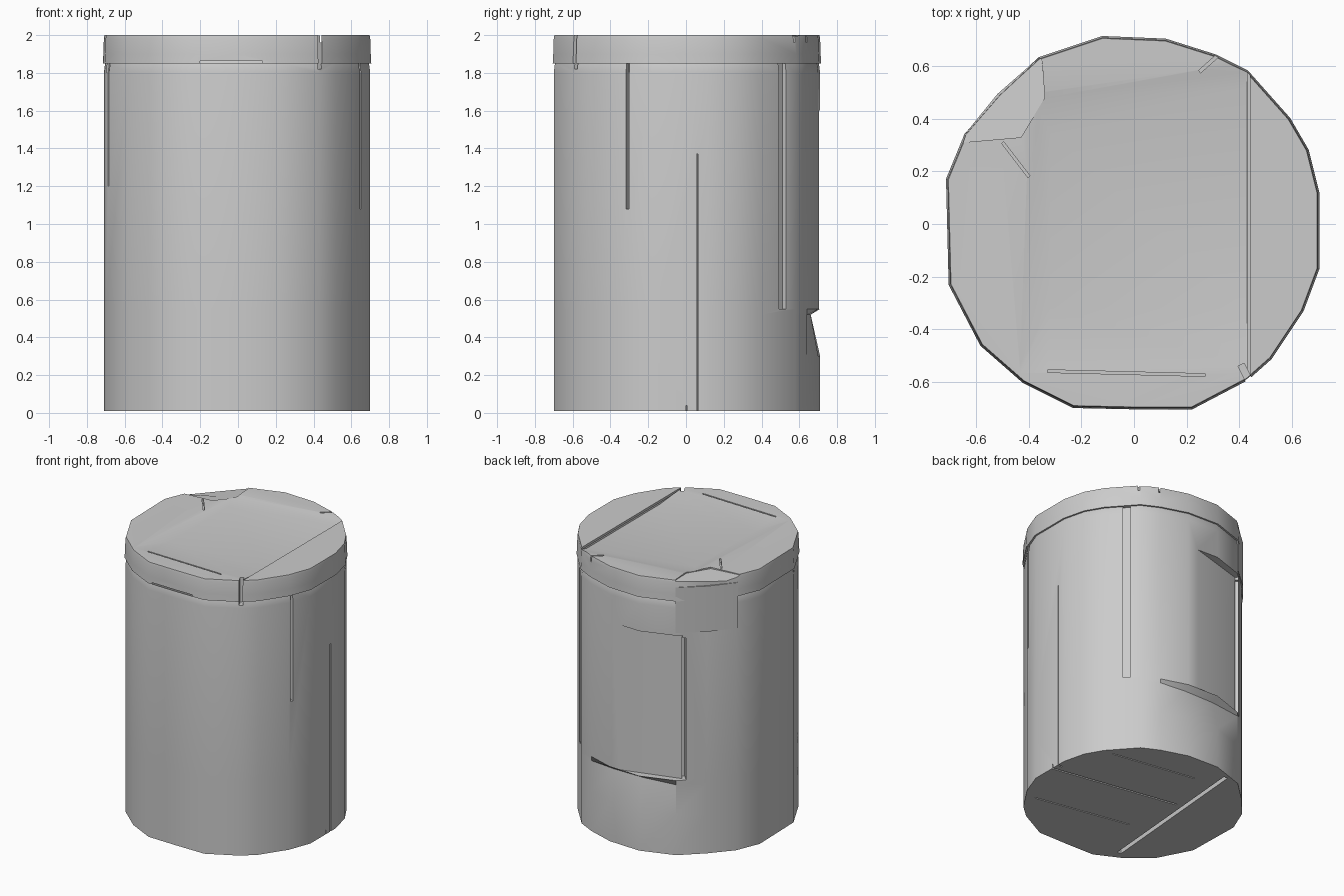
import bpy, bmesh, math
from mathutils import Vector, Matrix

cube = bpy.data.objects.get("Cube")
if cube:
    bpy.data.objects.remove(cube, do_unlink=True)

grey = bpy.data.materials.new("plain grey")
grey.use_nodes = True
grey.diffuse_color = (0.6, 0.6, 0.6, 1)
grey.node_tree.nodes["Principled BSDF"].inputs["Base Color"].default_value = (0.6, 0.6, 0.6, 1)

# Slightly crushed round outline, counter-clockwise from the +x side
OUTLINE = [(.70, .12), (.66, .28), (.59, .40), (.43, .58), (.31, .64), (.12, .70),
           (-.12, .71), (-.36, .63), (-.51, .49), (-.64, .34), (-.71, .17), (-.70, -.23),
           (-.58, -.46), (-.42, -.60), (-.23, -.695), (.0, -.70), (.22, -.70), (.43, -.59),
           (.52, -.51), (.64, -.33), (.70, -.17)]


def loft(name, rings):
    """Skin a stack of equal rings of points and cap both ends."""
    bm = bmesh.new()
    loops = [[bm.verts.new(p) for p in ring] for ring in rings]
    n = len(loops[0])
    for low, high in zip(loops, loops[1:]):
        for i in range(n):
            j = (i + 1) % n
            bm.faces.new((low[i], low[j], high[j], high[i]))
    bm.faces.new(loops[0][::-1])
    bm.faces.new(loops[-1])
    bmesh.ops.recalc_face_normals(bm, faces=bm.faces)
    mesh = bpy.data.meshes.new(name)
    bm.to_mesh(mesh)
    bm.free()
    obj = bpy.data.objects.new(name, mesh)
    obj.data.materials.append(grey)
    bpy.context.collection.objects.link(obj)
    return obj


def ring(z, scale=1, points=OUTLINE, back=1):
    return [(x * scale, min(y * scale, back), z) for x, y in points]


def prism(name, points, z0, z1):
    return loft(name, [ring(z0, 1, points), ring(z1, 1, points)])


def slit(a, b, out, width, depth):
    """Box cutter running from a to b, sunk by depth against the direction out."""
    a, b, out = Vector(a), Vector(b), Vector(out).normalized()
    side = (b - a).cross(out).normalized() * width / 2
    section = (-side - out * depth, side - out * depth, side + out * .05, -side + out * .05)
    return loft("slit_cutter", [[a + s for s in section], [b + s for s in section]])


def cut(cutter, *targets):
    for obj in targets:
        mod = obj.modifiers.new("cut", 'BOOLEAN')
        mod.operation, mod.solver, mod.object = 'DIFFERENCE', 'EXACT', cutter
        bpy.context.view_layer.objects.active = obj
        bpy.ops.object.modifier_apply(modifier=mod.name)
    bpy.data.objects.remove(cutter, do_unlink=True)


# Body with a sloping dent under the ledge at the back
body = loft("body", [ring(.01), ring(.3), ring(.52, 1, OUTLINE, .66), ring(.55),
                     ring(1.8), ring(1.855, .99), ring(1.87, .98)])

# Lid with a slight lip, and its dropped corner
lid = loft("lid", [ring(1.85, 1.008), ring(1.9, 1.004), ring(1.985), ring(2, .995)])
corner = [(-.35, .63), (-.34, .48), (-.43, .33), (-.66, .31), (-.9, .5), (-.5, .9)]
low = [(-.35, .62, 1.995), (-.34, .48, 1.99), (-.43, .33, 1.99),
       (-.66, .31, 1.995), (-.9, .5, 1.93), (-.5, .9, 1.93)]
cut(loft("corner_cutter", [low, ring(2.1, 1, corner)]), lid)

# Plate hanging below the dropped corner
plate = [(-.36, .635), (-.52, .495), (-.65, .335), (-.5, .3), (-.35, .5)]
prism("corner_plate", plate, 1.62, 1.95)

# Shallow tray sunk in the top
floor = [(-.32, -.32), (.43, -.32), (.43, .52), (-.32, .35)]
rim = [(-.44, -.58), (.435, -.58), (.435, .62), (-.4, .5)]
cut(loft("tray_cutter", [ring(1.98, 1, floor), ring(2.001, 1, rim)]), lid)

# Cracks in the lid: the long split with its front notch, and short scratches
UP, DOWN = (0, 0, 1), (0, 0, -1)
cut(slit((.437, -.8, 2), (.437, .8, 2), UP, .008, .04), lid)
cut(slit((.43, -.58, 1.82), (.43, -.58, 2.02), (.5, -1, 0), .025, .05), lid, body)
cut(slit((-.33, -.56, 2), (.27, -.575, 2), UP, .01, .04), lid)
cut(slit((-.5, .31, 2), (-.4, .18, 2), UP, .01, .03), lid)
cut(slit((.25, .58, 2), (.34, .66, 2), UP, .012, .04), lid)
cut(slit((-.2, -.7, 1.857), (.13, -.7, 1.857), (0, -1, 0), .01, .03), lid)

# Recessed panel on the back that deepens towards its upright slot
cut(prism("panel_cutter", [(.1, .72), (-.38, .58), (-.40, .61), (-.3, .75)], .55, 1.6), body)
cut(slit((-.40, .59, .55), (-.40, .59, 1.58), (-.7, .75, 0), .022, .06), body)

# Upright cracks around the wall: x, y, bottom, top, width
for x, y, z0, z1, width in [(.65, -.31, 1.08, 1.85, .018), (.70, .06, 0, 1.37, .008),
                            (.50, .52, .55, 1.85, .05), (-.69, -.26, 1.2, 1.85, .01)]:
    cut(slit((x, y, z0), (x, y, z1), (x, y, 0), width, .035), body)

# Cracks across the underside
for a, b, width in [((-.35, -.57), (-.25, .64), .03), ((.70, 0), (-.23, .16), .012),
                    ((.54, -.37), (-.16, -.24), .008), ((.52, .40), (-.1, .5), .008)]:
    cut(slit((*a, .01), (*b, .01), DOWN, width, .03), body)

# Smooth wall, sharp rims
for obj in bpy.context.collection.objects:
    obj.select_set(obj.type == 'MESH')
bpy.context.view_layer.objects.active = body
bpy.ops.object.shade_smooth_by_angle(angle=math.radians(30))
